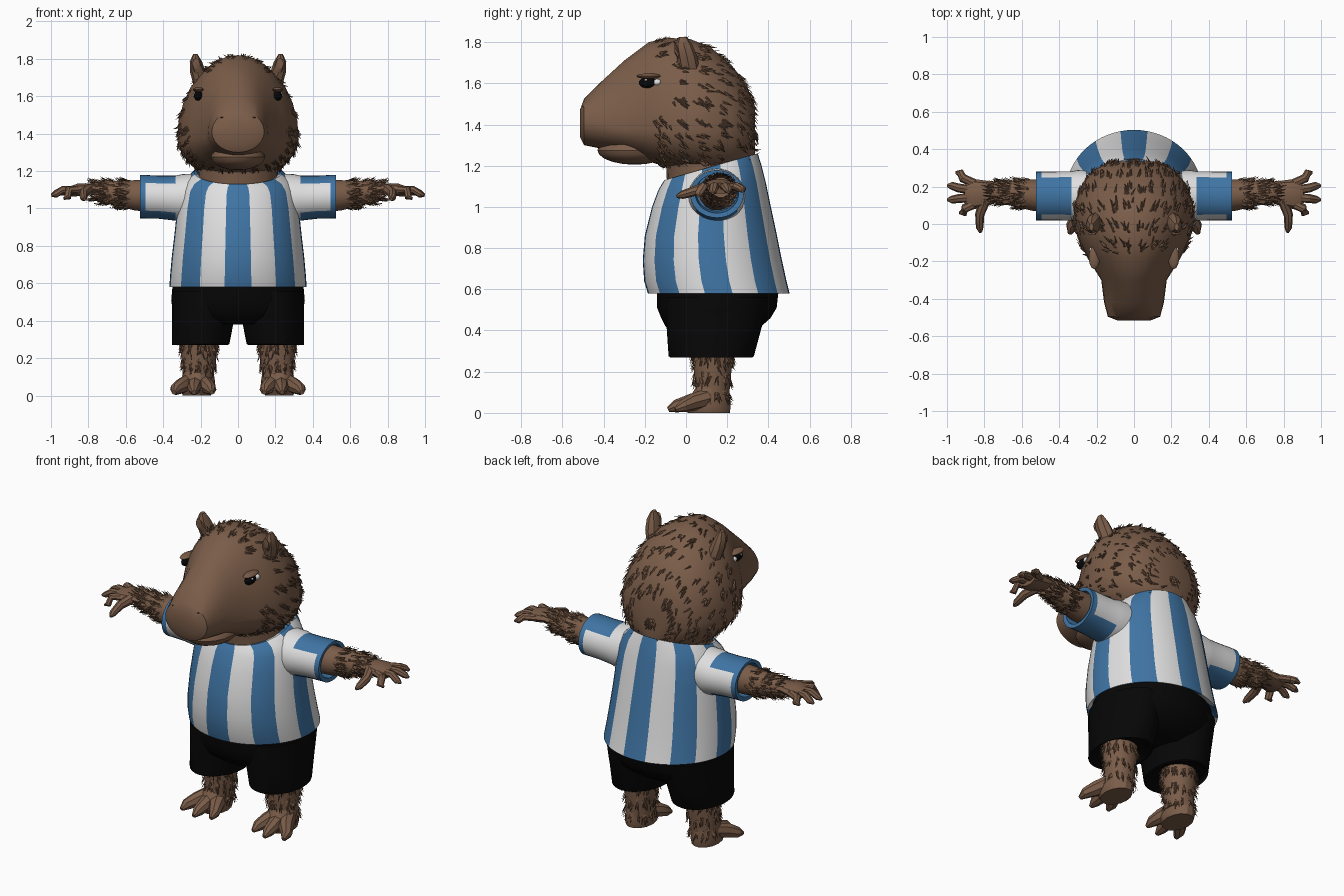
import bpy, bmesh, math, random
from mathutils import Vector

random.seed(7)
cube = bpy.data.objects.get("Cube")
if cube:
    bpy.data.objects.remove(cube, do_unlink=True)


def material(name, rgb):
    m = bpy.data.materials.new(name)
    m.use_nodes = True
    m.diffuse_color = (*rgb, 1)
    bsdf = next(n for n in m.node_tree.nodes if n.type == 'BSDF_PRINCIPLED')
    bsdf.inputs["Base Color"].default_value = (*rgb, 1)
    bsdf.inputs["Roughness"].default_value = 0.9
    return m


BROWN = material("brown skin", (0.195, 0.108, 0.066))
FUR = material("dark fur", (0.15, 0.082, 0.048))
BLUE = material("shirt blue", (0.05, 0.175, 0.37))
WHITE = material("shirt white", (0.74, 0.74, 0.75))
BLACK = material("shorts black", (0.002, 0.002, 0.002))
NOSTRIL = material("nostril brown", (0.05, 0.026, 0.016))

X, Y, Z = Vector((1, 0, 0)), Vector((0, 1, 0)), Vector((0, 0, 1))


def ring(c, u, v, n=24):
    """Ellipse of points around c with half-axis vectors u and v."""
    return [Vector(c) + u * math.cos(math.tau * i / n) + v * math.sin(math.tau * i / n)
            for i in range(n)]


def loft(bm, rings, caps=True, mat=None):
    rows = [[bm.verts.new(p) for p in r] for r in rings]
    n = len(rows[0])
    for k in range(len(rows) - 1):
        for j in range(n):
            i = (j + 1) % n
            f = bm.faces.new((rows[k][j], rows[k][i], rows[k + 1][i], rows[k + 1][j]))
            if mat:
                f.material_index = mat(k, j)
    if caps:
        bm.faces.new(rows[0])
        bm.faces.new(rows[-1])


def tube(bm, stations, flat=1.0, n=8):
    """Tapered limb through (x, y, z, radius) stations, flattened in its second axis."""
    pts = [Vector(s[:3]) for s in stations]
    rings = []
    for i, s in enumerate(stations):
        d = (pts[min(i + 1, len(pts) - 1)] - pts[max(i - 1, 0)]).normalized()
        side = d.cross(Z if abs(d.z) < 0.8 else Y).normalized()
        rings.append(ring(pts[i], side * s[3], side.cross(d) * s[3] * flat, n))
    loft(bm, rings)


def ball(bm, c, r, seg=16, rows=10):
    res = bmesh.ops.create_uvsphere(bm, u_segments=seg, v_segments=rows, radius=1)
    for v in res["verts"]:
        v.co = Vector(c) + Vector(a * b for a, b in zip(v.co, r))


def finish(bm, name, mats, mirror=False, angle=35):
    bmesh.ops.recalc_face_normals(bm, faces=bm.faces)
    mesh = bpy.data.meshes.new(name)
    bm.to_mesh(mesh)
    bm.free()
    ob = bpy.data.objects.new(name, mesh)
    bpy.context.collection.objects.link(ob)
    for m in mats:
        mesh.materials.append(m)
    if angle:
        bpy.ops.object.select_all(action='DESELECT')
        ob.select_set(True)
        bpy.context.view_layer.objects.active = ob
        bpy.ops.object.shade_smooth_by_angle(angle=math.radians(angle))
    if mirror:
        ob.modifiers.new("mirror", 'MIRROR').use_clip = False
    return ob


def grow_fur(source, name, count, flow, keep, size, lift, mirror=False):
    """Scatter small pointed tufts over the faces of source, combed along flow."""
    polys = [p for p in source.data.polygons if keep(p.center)]
    bm = bmesh.new()
    for p in random.choices(polys, weights=[q.area for q in polys], k=count):
        w = [random.random() for _ in p.vertices]
        co = sum((source.data.vertices[i].co * a for i, a in zip(p.vertices, w)), Vector()) / sum(w)
        nrm = p.normal
        d = flow + Vector(random.uniform(-0.4, 0.4) for _ in range(3))
        d = (d - nrm * d.dot(nrm)).normalized()
        side = d.cross(nrm) * size * 0.16
        length = size * random.uniform(0.7, 1.2)
        base = co - nrm * 0.004
        a, b = bm.verts.new(base - side), bm.verts.new(base + side)
        top = bm.verts.new(co + nrm * 0.007 + d * length * 0.3)
        tip = bm.verts.new(co + d * length + nrm * lift * random.uniform(0.5, 1.2))
        for f in ((a, top, tip), (top, b, tip), (b, a, tip), (a, b, top)):
            bm.faces.new(f)
    return finish(bm, name, [FUR], mirror, 0)


# Head: (y, half width, top, bottom, height of widest point)
HEAD = [(-.515, .09, 1.47, 1.34, 1.41), (-.495, .14, 1.525, 1.30, 1.41),
        (-.42, .16, 1.60, 1.285, 1.40), (-.30, .175, 1.71, 1.27, 1.38),
        (-.18, .25, 1.80, 1.22, 1.38), (-.08, .30, 1.82, 1.19, 1.37),
        (.02, .325, 1.815, 1.17, 1.37), (.12, .315, 1.775, 1.14, 1.37),
        (.22, .275, 1.69, 1.15, 1.37), (.29, .215, 1.60, 1.18, 1.37), (.335, .12, 1.49, 1.24, 1.36)]
bm = bmesh.new()
rows = []
for y, w, top, bot, mid in HEAD:
    pts = ring((0, y, mid), X * w, Z, 28)
    for p in pts:
        k = p.z - mid
        p.z = mid + k * ((top - mid) if k > 0 else (mid - bot))
    rows.append(pts)
loft(bm, rows)
head = finish(bm, "head", [BROWN])
grow_fur(head, "head_fur", 850, Vector((0, .8, -.6)),
         lambda c: c.y > -.2 and not (c.y < -.1 and c.z < 1.72 and c.z > 1.5), .05, .017)

bm = bmesh.new()
ball(bm, (0, -.25, 1.275), (.145, .18, .07))
finish(bm, "lower_jaw", [BROWN])
bm = bmesh.new()
loft(bm, [ring((0, .11, 1.02), X * .21, Y * .2), ring((0, .11, 1.19), X * .215, Y * .205),
          ring((0, .08, 1.3), X * .2, Y * .2)])
finish(bm, "neck", [BROWN])

# Ears, eyes and nostrils
bm = bmesh.new()
loft(bm, [ring((x, y, z), X * a, Y * b, 8) for x, y, z, a, b in
          ((.195, .02, 1.65, .04, .05), (.215, .005, 1.73, .042, .05),
           (.225, -.01, 1.785, .033, .042), (.228, -.015, 1.825, .012, .02))])
finish(bm, "ear", [BROWN], True, 30)
bm = bmesh.new()
loft(bm, [ring((.21, -.028, 1.73), X * .026, Z * .03, 8), ring((.224, -.055, 1.775), X * .02, Z * .03, 8)])
finish(bm, "ear_front_fold", [BROWN], True)
bm = bmesh.new()
ball(bm, (.212, -.185, 1.603), (.024, .044, .027))
finish(bm, "eye", [BLACK], True)
bm = bmesh.new()
ball(bm, (.226, -.139, 1.605), (.014, .019, .016), 8, 6)
ball(bm, (.232, -.195, 1.616), (.006, .007, .006), 8, 6)
finish(bm, "eye_white", [WHITE], True)
bm = bmesh.new()
ball(bm, (.212, -.18, 1.635), (.03, .062, .013), 12, 6)
finish(bm, "eyelid", [BROWN], True)
bm = bmesh.new()
ball(bm, (.08, -.492, 1.487), (.02, .01, .007), 8, 6)
finish(bm, "nostril", [NOSTRIL], True)

# Shirt body: (height, half width, front y, back y, rise from front to back)
SHIRT = [(.62, .33, -.13, .44, 0), (.585, .355, -.175, .49, 0), (.58, .367, -.185, .503, 0),
         (.64, .363, -.203, .488, 0), (.74, .354, -.21, .466, 0), (.86, .34, -.20, .442, 0),
         (1.0, .325, -.165, .412, 0), (1.10, .308, -.135, .387, .02), (1.155, .282, -.118, .367, .045),
         (1.195, .235, -.105, .348, .065), (1.185, .205, -.08, .32, .06)]
SEG = 64
bm = bmesh.new()
rows = []
for z, w, front, back, rise in SHIRT:
    half = (back - front) / 2
    rows.append(ring((0, (front + back) / 2, z), Vector((0, -half, -rise)), X * w, SEG))
loft(bm, rows, True, lambda k, j: (j + 2) // 4 % 2)
finish(bm, "shirt_body", [BLUE, WHITE])

# Sleeves: blue above and below, white in front and behind, blue cuff
SLEEVE = [(.18, .13, .13, 1.06), (.30, .138, .128, 1.055), (.335, .132, .12, 1.055),
          (.42, .13, .115, 1.06), (.495, .13, .116, 1.063), (.525, .13, .116, 1.063),
          (.522, .105, .095, 1.065), (.45, .10, .09, 1.07)]


def sleeve_colour(k, j):
    a = math.tau * (j + .5) / 36
    if k < 2:
        return 1
    return 1 if k < 4 and abs(math.cos(a)) > .8 else 0


bm = bmesh.new()
loft(bm, [ring((x, .15, z), Y * a, Z * b, 36) for x, a, b, z in SLEEVE], True, sleeve_colour)
finish(bm, "sleeve", [BLUE, WHITE], True)

# Shorts: hips and two legs
HIPS = [(.38, .20, -.05, .30), (.42, .33, -.10, .365), (.46, .35, -.12, .41),
        (.51, .357, -.14, .44), (.64, .345, -.14, .455)]
bm = bmesh.new()
loft(bm, [ring((0, (f + b) / 2, z), X * w, Y * ((b - f) / 2), 32) for z, w, f, b in HIPS])
finish(bm, "shorts_hips", [BLACK])
LEG = [(.30, .12, .15), (.27, .148, .20), (.275, .153, .207), (.40, .165, .228), (.47, .166, .24), (.56, .165, .25)]
bm = bmesh.new()
loft(bm, [ring((.352 - w, .122 + (z - .27) * .1, z), X * w, Y * d, 28) for z, w, d in LEG])
finish(bm, "shorts_leg", [BLACK], True)

# Arms and hands
bm = bmesh.new()
tube(bm, [(.44, .15, 1.07, .088), (.54, .155, 1.07, .084), (.64, .165, 1.08, .07),
          (.73, .17, 1.09, .058), (.77, .17, 1.095, .05)], n=14)
arm = finish(bm, "arm", [BROWN], True)
grow_fur(arm, "arm_fur", 330, X, lambda c: .5 < c.x < .76, .06, .022, True)

bm = bmesh.new()
tube(bm, [(.72, .17, 1.095, .05), (.78, .165, 1.105, .066), (.85, .16, 1.10, .08),
          (.90, .165, 1.09, .062)], .45, 10)
for tx, ty, tz in ((.95, .275, 1.085), (.995, .205, 1.08), (.995, .13, 1.075), (.93, .06, 1.06)):
    by = .16 + (ty - .165) * .5
    tube(bm, [(.85, by, 1.10, .024), ((.85 + tx) / 2 + .015, (by + ty) / 2, 1.10, .024),
              (tx - .02, ty, tz, .021), (tx + .003, ty, tz - .008, .008)], .85)
tube(bm, [(.80, .12, 1.10, .03), (.825, .05, 1.08, .025), (.825, -.02, 1.058, .02),
          (.82, -.045, 1.05, .008)])
finish(bm, "hand", [BROWN], True, 30)

# Legs and feet
bm = bmesh.new()
tube(bm, [(.21, .13, .34, .10), (.21, .13, .22, .095), (.212, .13, .13, .085), (.215, .13, .06, .082)], n=14)
leg = finish(bm, "leg", [BROWN], True)
grow_fur(leg, "leg_fur", 260, -Z, lambda c: .08 < c.z < .3, .055, .022, True)

bm = bmesh.new()
loft(bm, [ring((.22, y, z), X * a, Y * b, 14) for y, z, a, b in
          ((.11, .0, .075, .105), (.105, .03, .085, .115), (.115, .075, .08, .10), (.13, .13, .075, .08))])
for tx, ty in ((.145, -.045), (.235, -.075), (.335, -.04)):
    bx = .22 + (tx - .22) * .4
    tube(bm, [(bx, .10, .07, .045), ((bx + tx) / 2, .03, .052, .042), (tx, ty + .025, .032, .031),
              (tx + (tx - bx) * .1, ty - .012, .016, .012)])
for v in bm.verts:
    v.co.z = max(v.co.z, 0)
finish(bm, "foot", [BROWN], True, 30)
